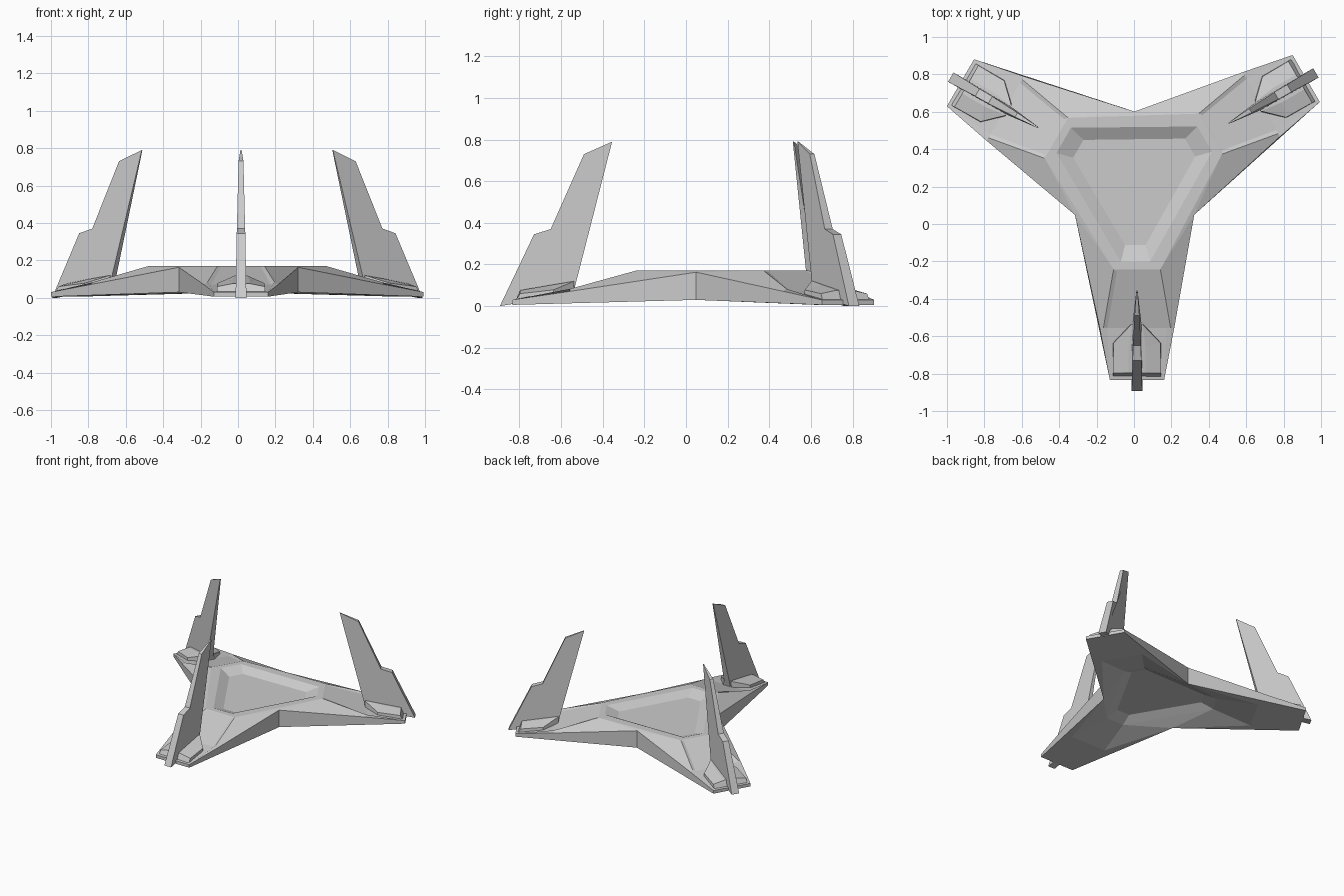
import bpy, bmesh, math

if "Cube" in bpy.data.objects:
    bpy.data.objects.remove(bpy.data.objects["Cube"])

CX, CY, OFF = 0.003, 0.233, 0.013   # hub centre, sideways shift of every arm


def place(k, u, v, z, off=OFF):
    """Arm-local (outward, sideways, up) to world for arm k."""
    a = math.radians(-90 + 120 * k)
    c, s = math.cos(a), math.sin(a)
    v += off
    return (CX + u * c - v * s, CY + u * s + v * c, z)


def finish(name, bm):
    bmesh.ops.recalc_face_normals(bm, faces=bm.faces)
    me = bpy.data.meshes.new(name)
    bm.to_mesh(me)
    bm.free()
    ob = bpy.data.objects.new(name, me)
    bpy.context.collection.objects.link(ob)
    return ob


# Three-armed hull: named points per arm (outward, half width, height)
POINTS = {
    'plateau': (0.475, 0.125, 0.170),
    'floor': (0.490, 0.108, 0.165),
    'rim_end': (0.790, 0.180, 0.083),
    'floor_end': (0.790, 0.158, 0.070),
    'edge': (0.790, 0.199, 0.071),
    'tip': (1.067, 0.145, 0.030),
    'tip_low': (1.067, 0.145, 0.006),
    'dish': (0.435, 0.078, 0.170),
    'dish_in': (0.345, 0.055, 0.135),
    'under': (0.720, 0.150, 0.016),
    'well': (0.435, 0.075, 0.075),
    'well_in': (0.345, 0.055, 0.110),
}
bm = bmesh.new()
P = {}
for k in range(3):
    for n, (u, v, z) in POINTS.items():
        off = 0.004 if n.startswith(('dish', 'well')) else OFF
        for s in (-1, 1):
            P[n, k, s] = bm.verts.new(place(k, u, s * v, z, off))
    P['valley', k] = bm.verts.new(place(k, 0.184, 0.319, 0.163, 0))
    P['valley_low', k] = bm.verts.new(place(k, 0.184, 0.319, 0.030, 0))

for k in range(3):
    n = (k + 1) % 3

    def across(a, b):
        bm.faces.new([P[a, k, -1], P[a, k, 1], P[b, k, 1], P[b, k, -1]])

    def between(a, b):
        bm.faces.new([P[a, k, 1], P[a, n, -1], P[b, n, -1], P[b, k, 1]])

    # plateau, dish and underside well rings
    for a, b in (('plateau', 'dish'), ('dish', 'dish_in'), ('well', 'well_in')):
        across(a, b)
        between(a, b)
    # arm deck, tip end and arm underside
    for a, b in (('plateau', 'floor'), ('floor', 'floor_end'), ('floor_end', 'tip'),
                 ('tip', 'tip_low'), ('tip_low', 'under'), ('under', 'well')):
        across(a, b)
    bm.faces.new([P['plateau', k, 1], P['valley', k], P['plateau', n, -1]])
    bm.faces.new([P['well', k, 1], P['valley_low', k], P['well', n, -1]])
    # rims and side walls
    for s in (-1, 1):
        j = k if s == 1 else (k - 1) % 3
        top, low = P['valley', j], P['valley_low', j]
        q = {m: P[m, k, s] for m in POINTS}
        bm.faces.new([q['plateau'], top, q['edge'], q['rim_end']])
        bm.faces.new([q['plateau'], q['rim_end'], q['floor_end'], q['floor']])
        bm.faces.new([q['rim_end'], q['edge'], q['tip'], q['floor_end']])
        bm.faces.new([top, q['edge'], q['tip'], q['tip_low'], low])
        bm.faces.new([q['tip_low'], low, q['under']])
        bm.faces.new([q['under'], low, q['well']])
for m in ('dish_in', 'well_in'):
    bm.faces.new([P[m, k, s] for k in range(3) for s in (-1, 1)])
finish('hull', bm)

# Fin profile (outward, height, half thickness) and pod sections
FIN = [(1.127, 0.0, 0.029), (0.963, 0.345, 0.023), (0.883, 0.37, 0.022),
       (0.723, 0.73, 0.013), (0.588, 0.79, 0.003), (0.775, 0.06, 0.025)]
POD_LOW = [(1.055, 0.130, 0.020), (0.870, 0.130, 0.045), (0.770, 0.035, 0.065)]
POD_TOP = [(1.030, 0.128, 0.060), (0.870, 0.126, 0.078), (0.770, 0.030, 0.120)]
POD_RIDGE = [(1.030, 0.045, 0.076), (0.890, 0.045, 0.100)]

for k, side in enumerate(('front', 'right', 'left')):
    # upright fin
    bm = bmesh.new()
    L, R = [[bm.verts.new(place(k, u, s * t, z)) for u, z, t in FIN] for s in (-1, 1)]
    bm.faces.new(L)
    bm.faces.new(R[::-1])
    for i in range(len(FIN)):
        j = (i + 1) % len(FIN)
        bm.faces.new([L[i], L[j], R[j], R[i]])
    finish(side + '_fin', bm)

    # faceted pod round the fin root
    bm = bmesh.new()
    lo, hi, rd = [{s: [bm.verts.new(place(k, u, s * v, z)) for u, v, z in sec]
                   for s in (-1, 1)} for sec in (POD_LOW, POD_TOP, POD_RIDGE)]
    for s in (-1, 1):
        for i in (0, 1):
            bm.faces.new([lo[s][i], lo[s][i + 1], hi[s][i + 1], hi[s][i]])
        bm.faces.new([hi[s][0], hi[s][1], rd[s][1], rd[s][0]])
        bm.faces.new([hi[s][1], hi[s][2], rd[s][1]])
    a, b = -1, 1
    bm.faces.new([rd[a][0], rd[a][1], rd[b][1], rd[b][0]])
    bm.faces.new([rd[a][1], hi[a][2], hi[b][2], rd[b][1]])
    bm.faces.new([lo[a][2], hi[a][2], hi[b][2], lo[b][2]])
    bm.faces.new([lo[a][0], hi[a][0], rd[a][0], rd[b][0], hi[b][0], lo[b][0]])
    bm.faces.new(lo[a] + lo[b][::-1])
    finish(side + '_pod', bm)
